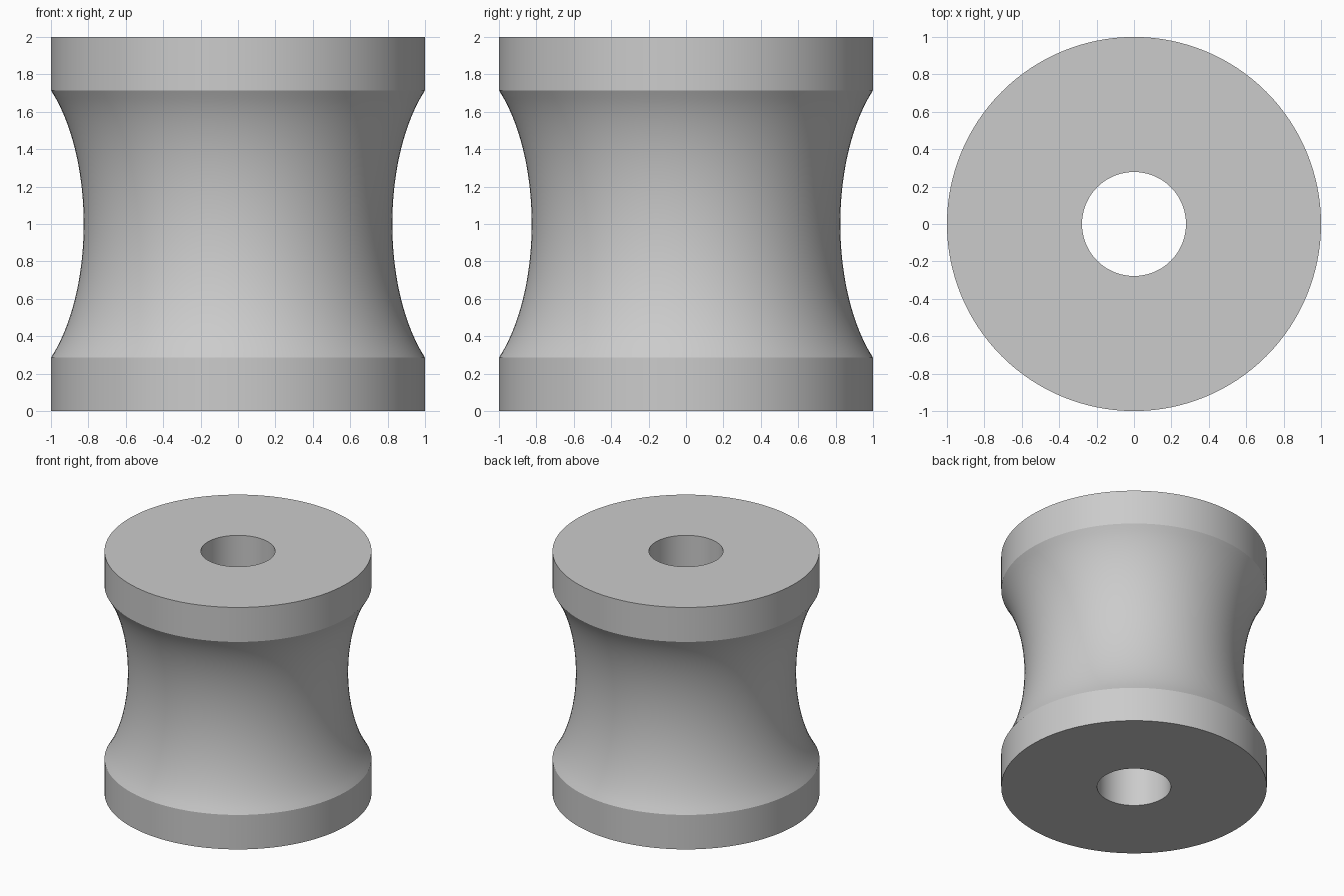
import bpy
import bmesh
from math import pi, sqrt, radians

cube = bpy.data.objects.get("Cube")
if cube:
    bpy.data.objects.remove(cube, do_unlink=True)

# Plain grey finish
grey = bpy.data.materials.new("plain_grey")
grey.use_nodes = True
colour = (0.6, 0.6, 0.6, 1)
grey.diffuse_color = colour
grey.node_tree.nodes["Principled BSDF"].inputs["Base Color"].default_value = colour

OUTER, WAIST, BORE = 1.0, 0.825, 0.278
HEIGHT, RIM = 2.0, 0.285
SIDES, STEPS = 128, 32


def waist_profile():
    """Concave elliptical groove between the two rims."""
    half = HEIGHT / 2 - RIM
    reach = 0.9
    depth = (OUTER - WAIST) / (1 - sqrt(1 - (half / reach) ** 2))
    for i in range(STEPS + 1):
        t = half * (2 * i / STEPS - 1)
        yield WAIST + depth * (1 - sqrt(1 - (t / reach) ** 2)), HEIGHT / 2 + t


# Closed section: bore, lower rim, groove, upper rim
section = [(BORE, 0), (OUTER, 0), *waist_profile(), (OUTER, HEIGHT), (BORE, HEIGHT)]

# Spin the section into the grooved roller
bm = bmesh.new()
verts = [bm.verts.new((r, 0, z)) for r, z in section]
edges = [bm.edges.new((a, b)) for a, b in zip(verts, verts[1:] + verts[:1])]
bmesh.ops.spin(bm, geom=verts + edges, cent=(0, 0, 0), axis=(0, 0, 1),
               angle=2 * pi, steps=SIDES, use_merge=True)
bmesh.ops.remove_doubles(bm, verts=bm.verts[:], dist=0.0001)
bmesh.ops.recalc_face_normals(bm, faces=bm.faces[:])

mesh = bpy.data.meshes.new("grooved_roller")
bm.to_mesh(mesh)
bm.free()
mesh.materials.append(grey)
roller = bpy.data.objects.new("grooved_roller", mesh)
bpy.context.collection.objects.link(roller)

# Smooth round surfaces with crisp rim edges
bpy.ops.object.select_all(action="DESELECT")
roller.select_set(True)
bpy.context.view_layer.objects.active = roller
bpy.ops.object.shade_smooth_by_angle(angle=radians(25))
